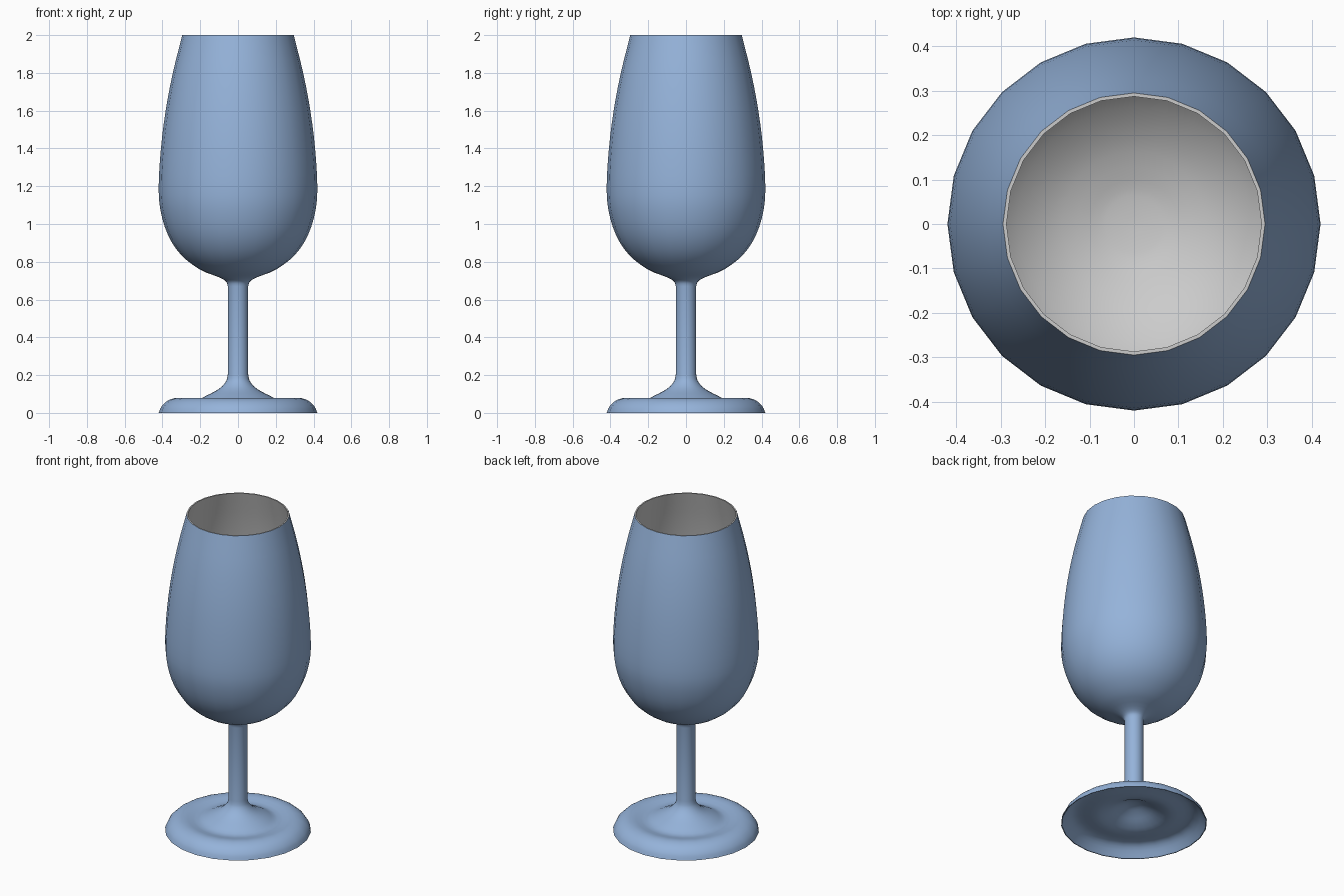
import bpy, math
from mathutils import Vector

if "Cube" in bpy.data.objects:
    bpy.data.objects.remove(bpy.data.objects["Cube"])

SIDES = 24


def smooth_curve(pts, steps=3):
    """Catmull-Rom curve through (radius, height) points."""
    p = [Vector(q) for q in pts]
    p = [2 * p[0] - p[1]] + p + [2 * p[-1] - p[-2]]
    out = []
    for a, b, c, d in zip(p, p[1:], p[2:], p[3:]):
        for i in range(steps):
            t = i / steps
            out.append(0.5 * (2 * b + (c - a) * t + (2 * a - 5 * b + 4 * c - d) * t * t
                              + (3 * b - a - 3 * c + d) * t ** 3))
    return out + [p[-2]]


def lathe(name, profile, material=None):
    """Revolve a profile; a zero radius becomes a single pole vertex."""
    verts, faces, rings = [], [], []
    for r, z in profile:
        n = SIDES if r > 1e-4 else 1
        rings.append([len(verts) + i % n for i in range(SIDES)])
        verts += [(r * math.cos(math.tau * i / SIDES), r * math.sin(math.tau * i / SIDES), z)
                  for i in range(n)]
    for lo, hi in zip(rings, rings[1:]):
        for i in range(SIDES):
            j = (i + 1) % SIDES
            faces.append(list(dict.fromkeys((lo[i], lo[j], hi[j], hi[i]))))
    mesh = bpy.data.meshes.new(name)
    mesh.from_pydata(verts, [], faces)
    obj = bpy.data.objects.new(name, mesh)
    bpy.context.collection.objects.link(obj)
    if material:
        mesh.materials.append(material)
    bpy.context.view_layer.objects.active = obj
    obj.select_set(True)
    bpy.ops.object.shade_smooth_by_angle(angle=math.radians(40))
    obj.select_set(False)
    return obj


blue = bpy.data.materials.new("blue_glass")
blue.diffuse_color = (0.30, 0.45, 0.70, 1)
blue.use_nodes = True
blue.node_tree.nodes["Principled BSDF"].inputs["Base Color"].default_value = blue.diffuse_color

# Foot with a raised rim and hollow underside, stem, and outside of the bowl
underside = smooth_curve([(0, 0.125), (0.04, 0.12), (0.09, 0.10), (0.15, 0.07),
                          (0.22, 0.052), (0.32, 0.066), (0.37, 0.05), (0.415, 0)])
foot_top = smooth_curve([(0.42, 0), (0.405, 0.034), (0.37, 0.066), (0.315, 0.08),
                         (0.23, 0.066), (0.17, 0.09), (0.10, 0.128), (0.063, 0.168), (0.054, 0.205)])
bowl_out = smooth_curve([(0.054, 0.67), (0.063, 0.695), (0.10, 0.718), (0.20, 0.758), (0.30, 0.835),
                         (0.37, 0.94), (0.41, 1.07), (0.42, 1.2), (0.408, 1.4),
                         (0.383, 1.6), (0.345, 1.8), (0.295, 2.0)])
lathe("foot_stem_and_bowl", underside + foot_top + bowl_out, blue)

# Grey rim and inside of the bowl
bowl_in = smooth_curve([(0.287, 2.0), (0.337, 1.8), (0.375, 1.6), (0.4, 1.4), (0.412, 1.2),
                        (0.402, 1.07), (0.362, 0.945), (0.294, 0.843), (0.197, 0.767),
                        (0.10, 0.728), (0.05, 0.718), (0, 0.715)])
lathe("bowl_inside", [Vector((0.295, 2.0))] + bowl_in)
